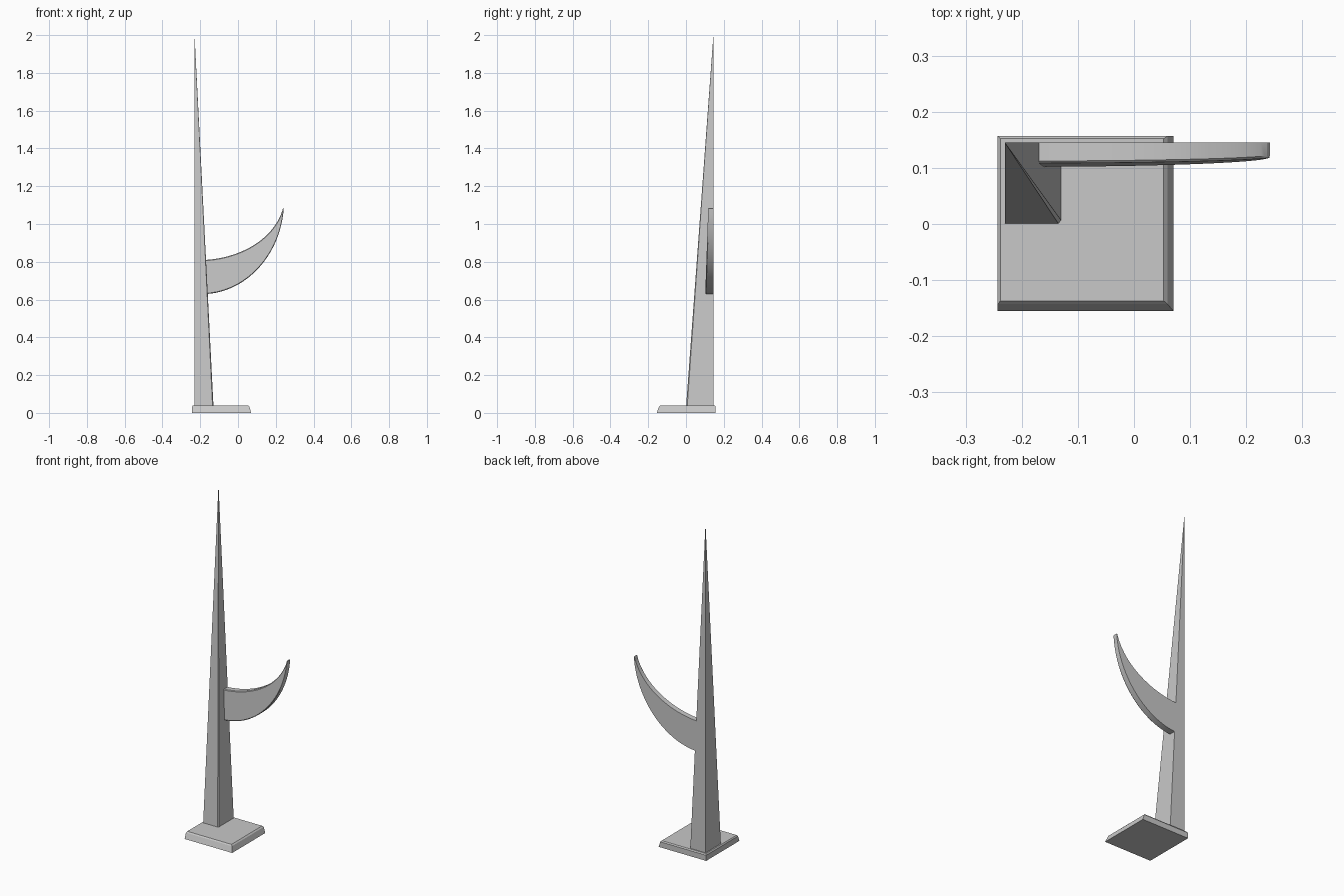
import bpy
import bmesh
from mathutils import Vector

cube = bpy.data.objects.get("Cube")
if cube:
    bpy.data.objects.remove(cube, do_unlink=True)

GREY = (0.58, 0.58, 0.58, 1)
grey = bpy.data.materials.new("plain grey")
grey.use_nodes = True
grey.diffuse_color = GREY
grey.node_tree.nodes["Principled BSDF"].inputs["Base Color"].default_value = GREY


def loft(name, rings, smooth=False):
    """Skin a run of closed rings and cap both ends."""
    bm = bmesh.new()
    loops = [[bm.verts.new(p) for p in ring] for ring in rings]
    for a, b in zip(loops, loops[1:]):
        n = len(a)
        for i in range(n):
            j = (i + 1) % n
            bm.faces.new((a[i], a[j], b[j], b[i]))
    bm.faces.new(loops[0][::-1])
    bm.faces.new(loops[-1])
    bmesh.ops.recalc_face_normals(bm, faces=bm.faces[:])
    mesh = bpy.data.meshes.new(name)
    bm.to_mesh(mesh)
    bm.free()
    mesh.materials.append(grey)
    obj = bpy.data.objects.new(name, mesh)
    bpy.context.collection.objects.link(obj)
    if smooth:
        bpy.ops.object.select_all(action="DESELECT")
        obj.select_set(True)
        bpy.context.view_layer.objects.active = obj
        bpy.ops.object.shade_smooth_by_angle(angle=0.5)
    return obj


def rectangle(x0, x1, y0, y1, z):
    return [(x0, y0, z), (x1, y0, z), (x1, y1, z), (x0, y1, z)]


# Base slab: sloped on the front and left sides, with a chamfered rim
loft("base", [
    rectangle(-0.243, 0.07, -0.155, 0.157, 0),
    rectangle(-0.243, 0.06, -0.143, 0.157, 0.033),
    rectangle(-0.238, 0.053, -0.137, 0.152, 0.04),
])

# Spire: upright back corner, two sloping faces and a chamfered front edge
BACK = 0.145
APEX = Vector((-0.23, BACK, 2))


def spire_ring(z):
    s = 1 - z / 2
    corners = [(0, 0), (0, -0.147), (0.097, -0.147), (0.102, -0.141), (0.102, 0)]
    return [(APEX.x + x * s, APEX.y + y * s, z) for x, y in corners]


loft("spire", [spire_ring(0.03), spire_ring(1.998)])


# Horn: tapered crescent between two curves, flat at the back
def bezier(p, t):
    u = 1 - t
    weights = (u ** 3, 3 * u * u * t, 3 * u * t * t, t ** 3)
    return sum((Vector(q) * w for q, w in zip(p, weights)), Vector((0, 0)))


LOWER = [(-0.163, 0.63), (0.05, 0.645), (0.225, 0.84), (0.242, 1.082)]
UPPER = [(-0.172, 0.81), (0, 0.82), (0.19, 0.91), (0.239, 1.085)]
CHAMFER = 0.004


def horn_ring(t):
    lo, up = bezier(LOWER, t), bezier(UPPER, t)
    across = up - lo
    inset = across.normalized() * min(CHAMFER, across.length / 4)

    def front(p):
        return 0.102 + (p.y - 0.63) * 0.035

    points = [(lo, BACK), (up, BACK), (up, front(up) + CHAMFER),
              (up - inset, front(up)), (lo + inset, front(lo)),
              (lo, front(lo) + CHAMFER)]
    return [(p.x, y, p.y) for p, y in points]


STEPS = 28
loft("horn", [horn_ring(i / STEPS) for i in range(STEPS + 1)], smooth=True)
